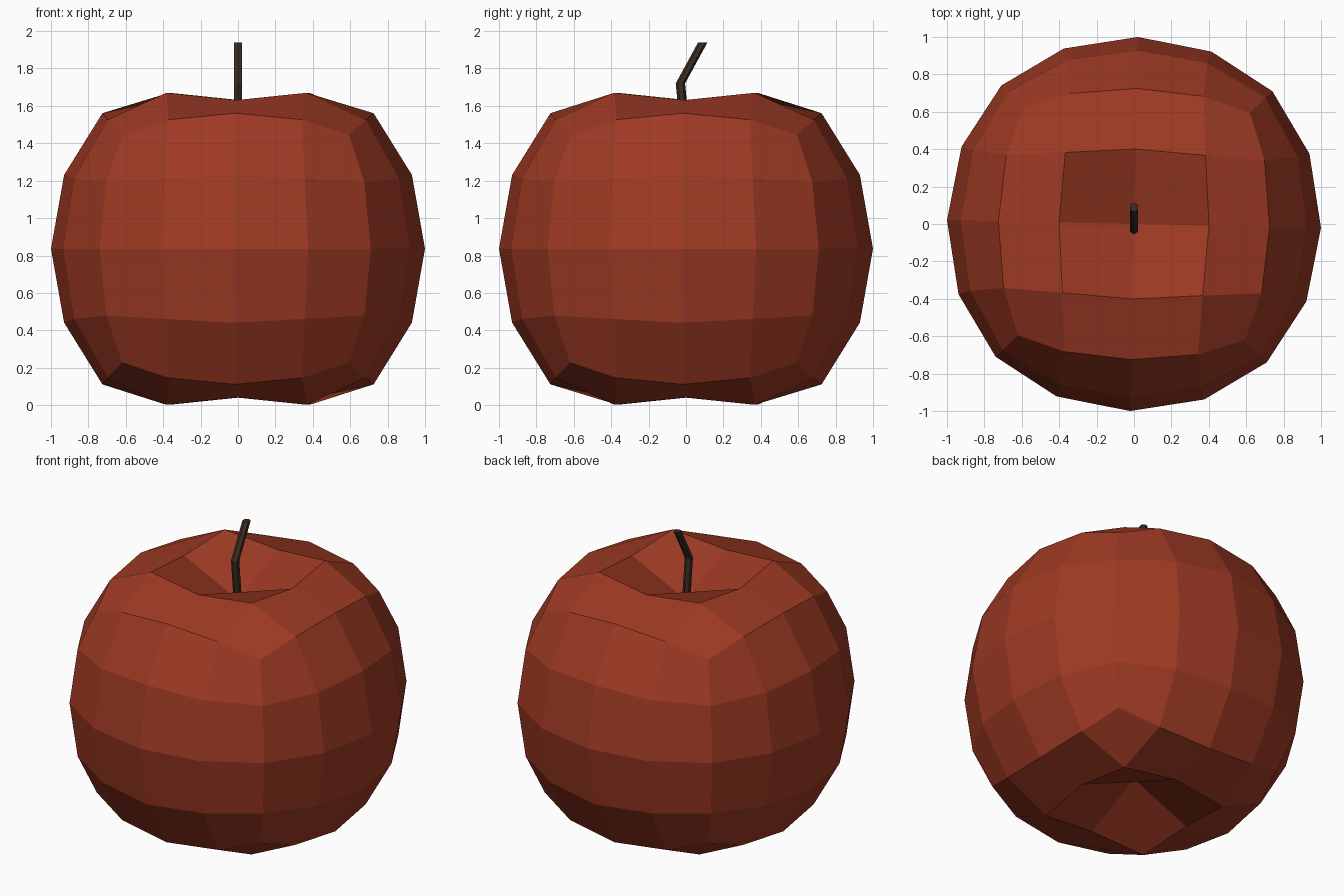
import bpy, bmesh, math
from mathutils import Matrix, Vector

if "Cube" in bpy.data.objects:
    bpy.data.objects.remove(bpy.data.objects["Cube"])

MID = 0.836  # height of the widest ring


def material(name, color):
    m = bpy.data.materials.new(name)
    m.diffuse_color = (*color, 1)
    m.use_nodes = True
    m.node_tree.nodes["Principled BSDF"].inputs["Base Color"].default_value = m.diffuse_color
    return m


def finish(bm, name, mat):
    bmesh.ops.recalc_face_normals(bm, faces=bm.faces)
    me = bpy.data.meshes.new(name)
    bm.to_mesh(me)
    bm.free()
    me.materials.append(mat)
    ob = bpy.data.objects.new(name, me)
    bpy.context.collection.objects.link(ob)
    return ob


# Fruit body: 4x4-per-side cube rounded into a slightly boxy ball
ROUND = {
    (0, 0, 2): {2: 1.0},
    (0, 1, 2): {1: 0.395, 2: 0.93},
    (1, 1, 2): {1: 0.375, 2: 0.87},
    (0, 2, 2): {2: 0.725},
    (1, 2, 2): {1: 0.357, 2: 0.69},
    (2, 2, 2): {2: 0.607},
}
# Dimpled heights on top and bottom, keyed by how many steps off centre
DIMPLE = {0: 0.61, 1: 0.795, 2: 0.834}

bm = bmesh.new()
bmesh.ops.create_cube(bm, size=4)
bmesh.ops.subdivide_edges(bm, edges=bm.edges[:], cuts=3, use_grid_fill=True)
centres, mids = [], set()
for v in bm.verts:
    g = [round(c) for c in v.co]
    a = [abs(c) for c in g]
    size = ROUND[tuple(sorted(a))]
    p = Vector([math.copysign(size[abs(c)], c) if c else 0.0 for c in g])
    if a[2] == 2 and max(a[:2]) < 2:
        p.z = math.copysign(DIMPLE[a[0] + a[1]], g[2])
        if a[0] + a[1] == 0:
            centres.append(v)
        if a[0] + a[1] == 1:
            mids.add(v)
            p.x *= 1.015
            p.y *= 1.015
    v.co = p

# Make the dimple quads fold along the ridge between the rim midpoints
for c in centres:
    for f in list(c.link_faces):
        vs = list(f.verts)
        while vs[0] not in mids:
            vs = vs[1:] + vs[:1]
        bm.faces.remove(f)
        bm.faces.new(vs)

bmesh.ops.transform(
    bm, verts=bm.verts,
    matrix=Matrix.Translation((0, 0, MID)) @ Matrix.Rotation(math.radians(-1.2), 4, 'Z'))
finish(bm, "fruit_body", material("red_skin", (0.342, 0.042, 0.017)))

# Stem: short bent rod with level rings
bm = bmesh.new()
SIDES, R = 6, 0.025
rings = []
for y, z in [(0.0, 1.42), (-0.03, 1.72), (0.09, 1.94)]:
    rings.append([bm.verts.new((R * math.cos(t), y + R * math.sin(t), z))
                  for t in (2 * math.pi * (i + 0.5) / SIDES for i in range(SIDES))])
for lo, hi in zip(rings, rings[1:]):
    for i in range(SIDES):
        j = (i + 1) % SIDES
        bm.faces.new((lo[i], lo[j], hi[j], hi[i]))
bm.faces.new(rings[-1])
bm.faces.new(rings[0][::-1])
finish(bm, "stem", material("brown_stem", (0.045, 0.026, 0.016)))
